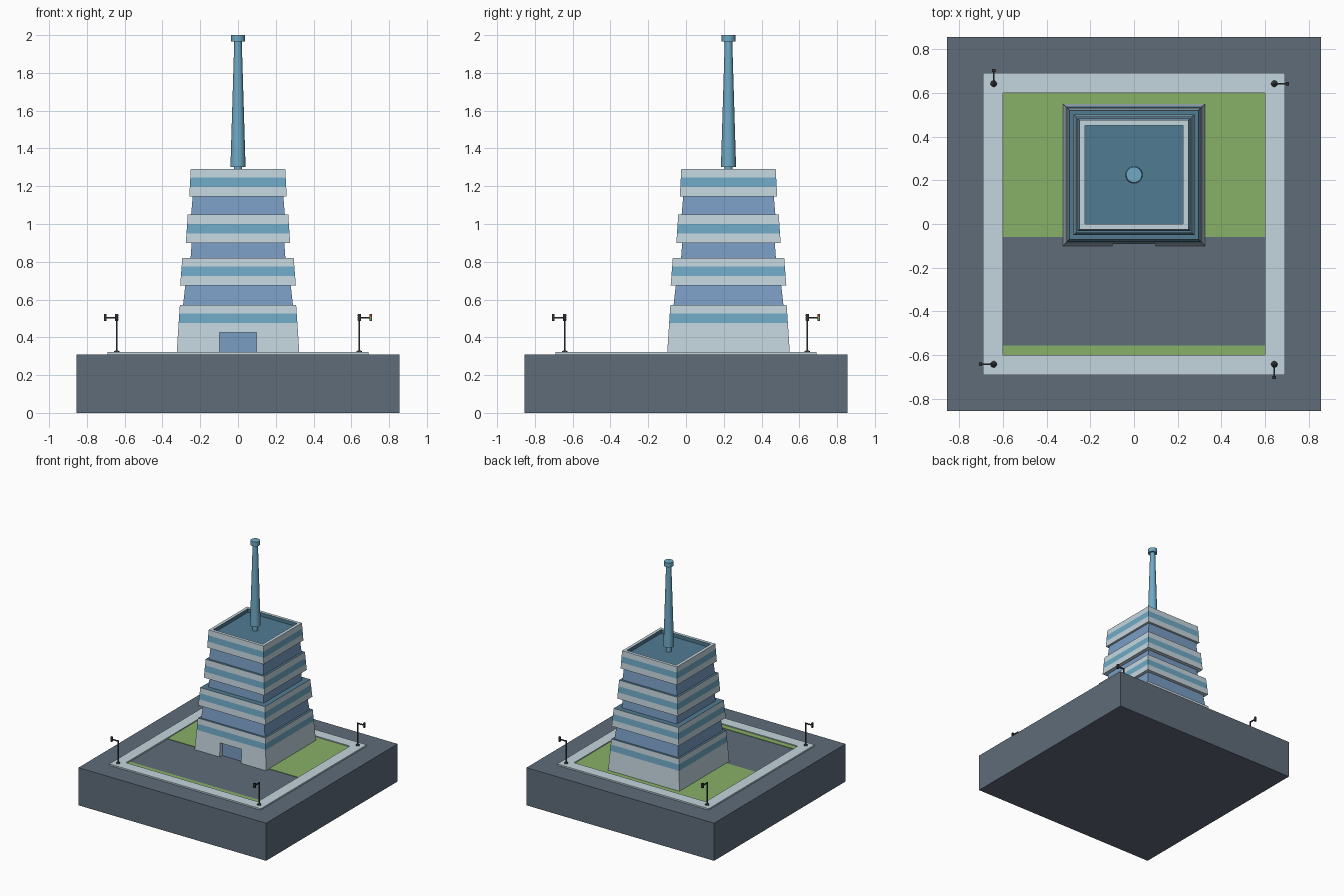
import bpy, bmesh, math
from mathutils import Matrix, Vector

if "Cube" in bpy.data.objects:
    bpy.data.objects.remove(bpy.data.objects["Cube"])


def material(name, rgb):
    m = bpy.data.materials.new(name)
    m.diffuse_color = (*rgb, 1)
    m.use_nodes = True
    m.node_tree.nodes["Principled BSDF"].inputs["Base Color"].default_value = m.diffuse_color
    return m


LIGHT = material("pale_concrete", (0.55, 0.67, 0.73))
BAND = material("window_blue", (0.16, 0.40, 0.56))
GLASS = material("recess_blue", (0.195, 0.337, 0.552))
ROOF = material("roof_blue", (0.08, 0.20, 0.29))
ASPHALT = material("asphalt", (0.115, 0.15, 0.195))
GRASS = material("grass", (0.25, 0.44, 0.136))
DARK = material("dark_metal", (0.03, 0.035, 0.04))
RED = material("red_light", (0.6, 0.04, 0.03))
AMBER = material("amber_light", (0.7, 0.35, 0.03))
GREEN = material("green_light", (0.05, 0.45, 0.1))

CY = 0.225          # tower centre in y
DECK = 0.31         # top of the base block


def finish(name, bm, mats):
    bmesh.ops.recalc_face_normals(bm, faces=bm.faces)
    me = bpy.data.meshes.new(name)
    bm.to_mesh(me)
    bm.free()
    for m in mats:
        me.materials.append(m)
    ob = bpy.data.objects.new(name, me)
    bpy.context.collection.objects.link(ob)
    return ob


def box(name, lo, hi, mat, turn=None):
    bm = bmesh.new()
    bmesh.ops.create_cube(bm, size=1)
    for v in bm.verts:
        v.co = Vector([(a + b) / 2 + c * (b - a) for a, b, c in zip(lo, hi, v.co)])
    if turn:
        bm.transform(turn)
    return finish(name, bm, [mat])


def stack(name, rings, mats, sides=4, centre=(0, 0), closed=False, turn=None):
    """Loft (half width, z, material index of the face above) rings."""
    bm = bmesh.new()
    k = math.sqrt(2) if sides == 4 else 1
    loops = []
    for r, z, _ in rings:
        loops.append([bm.verts.new((centre[0] + r * k * math.cos(a), centre[1] + r * k * math.sin(a), z))
                      for a in (math.pi / 4 + 2 * math.pi * i / sides for i in range(sides))])
    n = len(loops)
    for j in range(n if closed else n - 1):
        a, b = loops[j], loops[(j + 1) % n]
        for i in range(sides):
            f = bm.faces.new((a[i], a[(i + 1) % sides], b[(i + 1) % sides], b[i]))
            f.material_index = rings[j][2]
            f.smooth = sides > 4 and rings[j][1] != rings[(j + 1) % n][1]
    if not closed:
        bm.faces.new(loops[0][::-1]).material_index = rings[0][2]
        bm.faces.new(loops[-1]).material_index = rings[-1][2]
    if turn:
        bm.transform(turn)
    return finish(name, bm, mats)


# Site: base block, pavement ring, lawns
box("base_block", (-0.855, -0.855, 0), (0.855, 0.855, DECK), ASPHALT)
stack("pavement", [(0.69, DECK - 0.01, 0), (0.69, 0.322, 0), (0.60, 0.322, 0), (0.60, DECK - 0.01, 0)],
      [LIGHT], closed=True)
box("back_lawn", (-0.6, -0.06, DECK - 0.01), (0.6, 0.6, 0.314), GRASS)
box("front_lawn_strip", (-0.6, -0.6, DECK - 0.01), (0.6, -0.555, 0.314), GRASS)

# Tower tiers: pale blocks with a blue window band
tiers = [(0.325, 0.308, 0.312, 0.57, 0.475), (0.306, 0.295, 0.675, 0.82, 0.725),
         (0.276, 0.266, 0.90, 1.05, 0.95), (0.258, 0.25, 1.145, 1.29, 1.195)]
tier_mats = [LIGHT, BAND, ROOF]
blocks = []
for i, (r0, r1, z0, z1, band) in enumerate(tiers):
    def r(z):
        return r0 + (r1 - r0) * (z - z0) / (z1 - z0)
    rings = [(r0, z0, 0), (r(band), band, 1), (r(band + 0.05), band + 0.05, 0)]
    if i < 3:
        rings += [(r1, z1, 2)]
    else:   # parapet with sunken roof
        rings += [(r1, z1, 0), (0.225, z1, 2), (0.225, 1.26, 2)]
    blocks.append(stack("tower_tier_%d" % (i + 1), rings, tier_mats, centre=(0, CY)))

# Recessed floors between the tiers
for i, (r0, r1, z0, z1) in enumerate([(0.291, 0.279, 0.57, 0.675), (0.251, 0.245, 0.82, 0.90),
                                      (0.248, 0.24, 1.05, 1.145)]):
    stack("recessed_floor_%d" % (i + 1), [(r0, z0, 0), (r1, z1, 0)], [GLASS], centre=(0, CY))

# Entrance cut into the ground tier
cutter = box("entrance_cutter", (-0.098, -0.2, 0.25), (0.098, -0.06, 0.425), LIGHT)
cutter.hide_render = True
cutter.hide_viewport = True
cut = blocks[0].modifiers.new("entrance", 'BOOLEAN')
cut.object = cutter
cut.operation = 'DIFFERENCE'
cut.solver = 'EXACT'
box("entrance_door", (-0.098, -0.064, DECK), (0.098, -0.056, 0.425), GLASS)

# Roof mast with cap
stack("roof_mast", [(0.022, 1.255, 0), (0.022, 1.303, 0), (0.04, 1.303, 0), (0.02, 1.965, 0),
                    (0.036, 1.965, 0), (0.036, 2.0, 0)], [BAND], sides=24, centre=(0, CY))

# Traffic lights: one per corner, each a quarter turn from the last
for i, corner in enumerate(("back_right", "back_left", "front_left", "front_right")):
    turn = Matrix.Rotation(i * math.pi / 2, 4, 'Z')
    p = 0.642
    stack(corner + "_signal_post",
          [(0.015, 0.318, 0), (0.015, 0.328, 0), (0.005, 0.330, 0), (0.005, 0.51, 0)],
          [DARK], sides=10, centre=(p, p), turn=turn)
    box(corner + "_signal_arm", (p, p - 0.004, 0.5), (0.7, p + 0.004, 0.508), DARK, turn)
    box(corner + "_signal_head", (0.695, p - 0.008, 0.486), (0.709, p + 0.008, 0.524), DARK, turn)
    for z, mat in ((0.516, RED), (0.505, AMBER), (0.494, GREEN)):
        box(corner + "_signal_lamp", (0.698, p - 0.0095, z - 0.004), (0.706, p - 0.007, z + 0.004), mat, turn)
